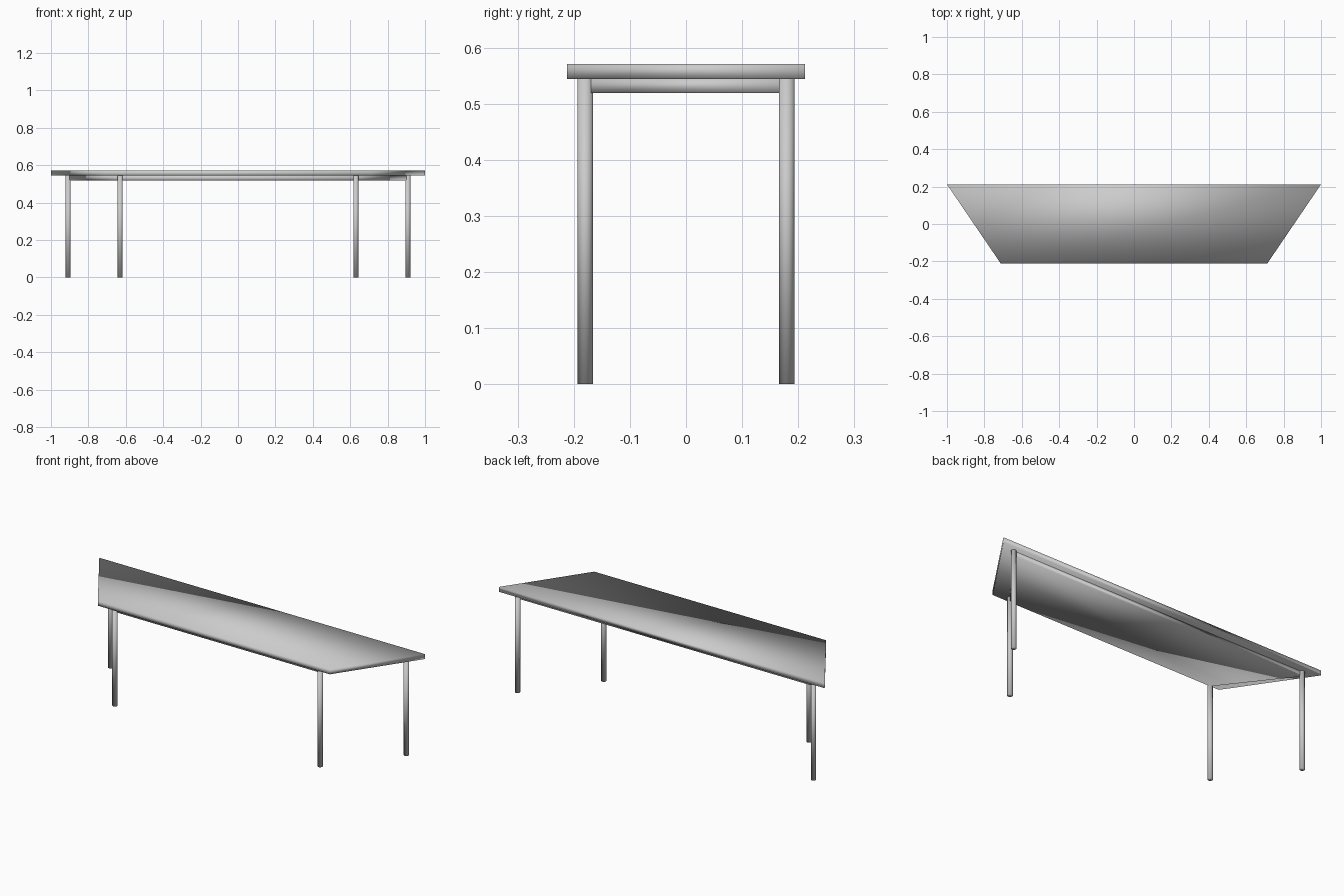
import bpy, bmesh

if "Cube" in bpy.data.objects:
    bpy.data.objects.remove(bpy.data.objects["Cube"])

TOP_Z, UNDER_Z, RAIL_Z = 0.571, 0.544, 0.519
LEG_Y, FRONT_X, BACK_X, LEG_R = 0.1795, 0.63, 0.908, 0.0135


def slab(name, front_x, back_x, y, z0, z1):
    """Trapezoid plan extruded from z0 to z1, softly shaded all over."""
    bm = bmesh.new()
    plan = [(-front_x, -y), (front_x, -y), (back_x, y), (-back_x, y)]
    face = bm.faces.new([bm.verts.new((px, py, z0)) for px, py in plan])
    ext = bmesh.ops.extrude_face_region(bm, geom=[face])
    verts = [g for g in ext["geom"] if isinstance(g, bmesh.types.BMVert)]
    bmesh.ops.translate(bm, verts=verts, vec=(0, 0, z1 - z0))
    bmesh.ops.recalc_face_normals(bm, faces=bm.faces)
    for f in bm.faces:
        f.smooth = True
    mesh = bpy.data.meshes.new(name)
    bm.to_mesh(mesh)
    bm.free()
    obj = bpy.data.objects.new(name, mesh)
    bpy.context.collection.objects.link(obj)
    return obj


# Table top and the apron block beneath it
slab("table_top", 0.712, 1.0, 0.212, UNDER_Z, TOP_Z)
slab("apron", FRONT_X, BACK_X, LEG_Y, RAIL_Z, UNDER_Z)

# Round legs at the four apron corners
for row, x, y in (("front", FRONT_X, -LEG_Y), ("back", BACK_X, LEG_Y)):
    for side, s in (("left", -1), ("right", 1)):
        bpy.ops.mesh.primitive_cylinder_add(vertices=32, radius=LEG_R, depth=UNDER_Z,
                                            location=(s * x, y, UNDER_Z / 2))
        leg = bpy.context.object
        leg.name = f"{row}_{side}_leg"
        bpy.ops.object.shade_smooth()
